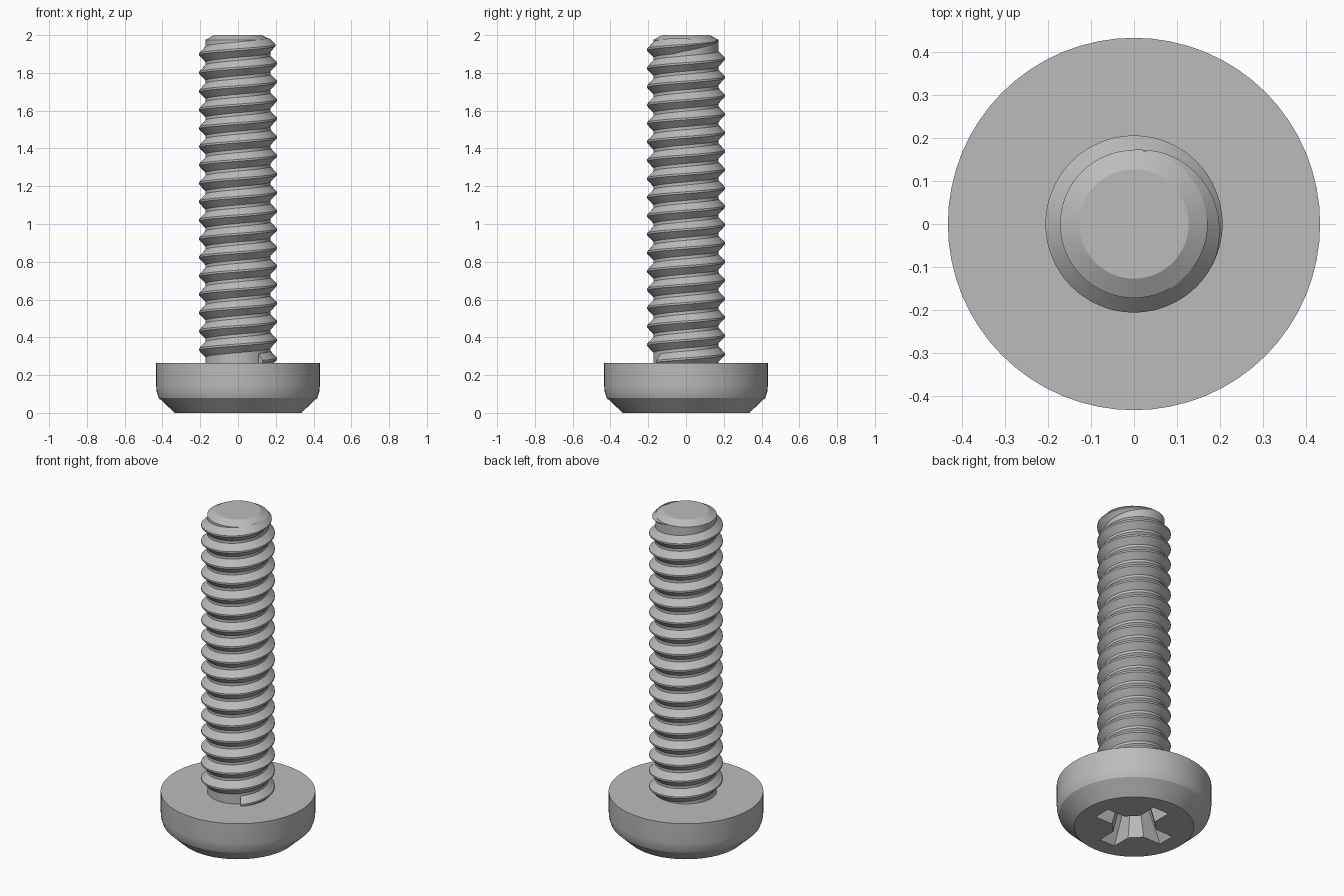
import bpy, bmesh, math

default = bpy.data.objects.get("Cube")
if default:
    bpy.data.objects.remove(default, do_unlink=True)

steel = bpy.data.materials.new("grey_steel")
steel.use_nodes = True
GREY = (0.5, 0.5, 0.5, 1)
steel.diffuse_color = GREY
steel.node_tree.nodes["Principled BSDF"].inputs["Base Color"].default_value = GREY

SEGMENTS = 64
PITCH = 0.0977
ROOT, CREST = 0.172, 0.206


def loft(name, rings, closed=True):
    """Skin a series of equal closed rings and cap both ends."""
    bm = bmesh.new()
    rows = [[bm.verts.new(p) for p in ring] for ring in rings]
    n = len(rows[0])
    for a, b in zip(rows, rows[1:]):
        for j in range(n):
            k = (j + 1) % n
            bm.faces.new((a[j], a[k], b[k], b[j]))
    bm.faces.new(rows[0])
    bm.faces.new(rows[-1])
    bmesh.ops.recalc_face_normals(bm, faces=bm.faces)
    mesh = bpy.data.meshes.new(name)
    bm.to_mesh(mesh)
    bm.free()
    mesh.materials.append(steel)
    obj = bpy.data.objects.new(name, mesh)
    bpy.context.collection.objects.link(obj)
    return obj


def circle(r, z):
    steps = [math.tau * i / SEGMENTS for i in range(SEGMENTS)]
    return [(r * math.cos(t), r * math.sin(t), z) for t in steps]


def cross(tip, shoulder, half_width, z):
    """Four-armed outline with bevelled inner corners."""
    arm = [(tip, -half_width), (tip, half_width),
           (shoulder, half_width), (half_width, shoulder)]
    ring = []
    for _ in range(4):
        ring += [(x, y, z) for x, y in arm]
        arm = [(-y, x) for x, y in arm]
    return ring


def smooth(obj):
    bpy.ops.object.select_all(action='DESELECT')
    obj.select_set(True)
    bpy.context.view_layer.objects.active = obj
    bpy.ops.object.shade_smooth_by_angle(angle=math.radians(25))


# Head: straight rim, slightly rounded, then a cone to the drive face
head = loft("head", [circle(r, z) for r, z in (
    (0.335, 0), (0.42, 0.08), (0.43, 0.11), (0.433, 0.14), (0.433, 0.265))])

# Tapered cross recess cut into the drive face
cutter = loft("recess_cutter", [
    cross(0.242, 0.12, 0.056, -0.02),
    cross(0.235, 0.116, 0.054, 0),
    cross(0.13, 0.07, 0.034, 0.19)])
cutter.hide_render = True
cut = head.modifiers.new("recess", 'BOOLEAN')
cut.operation = 'DIFFERENCE'
cut.solver = 'EXACT'
cut.object = cutter
bpy.context.view_layer.objects.active = head
bpy.ops.object.modifier_apply(modifier=cut.name)
bpy.data.objects.remove(cutter, do_unlink=True)
smooth(head)

# Shank core with a chamfered tip
shank = loft("shank", [circle(r, z) for r, z in (
    (ROOT, 0.22), (ROOT, 1.975), (0.127, 2))])
smooth(shank)

# Helical thread ridge, fading into the shank near the tip
END_ANGLE, END_Z = math.pi / 2, 1.972
steps = int(17.4 * SEGMENTS)
rings = []
for i in range(steps + 1):
    back = (steps - i) / SEGMENTS          # turns before the end
    angle = END_ANGLE - math.tau * back
    z = END_Z - PITCH * back
    fade = max(0.02, min(1, back / 0.32))
    inner = ROOT - 0.002
    outer = ROOT + (CREST - ROOT) * fade
    base, flat = 0.043 * fade, 0.005 * fade
    c, s = math.cos(angle), math.sin(angle)
    rings.append([(r * c, r * s, z + dz) for r, dz in (
        (inner, -base), (outer, -flat), (outer, flat), (inner, base))])
thread = loft("thread", rings)
smooth(thread)
